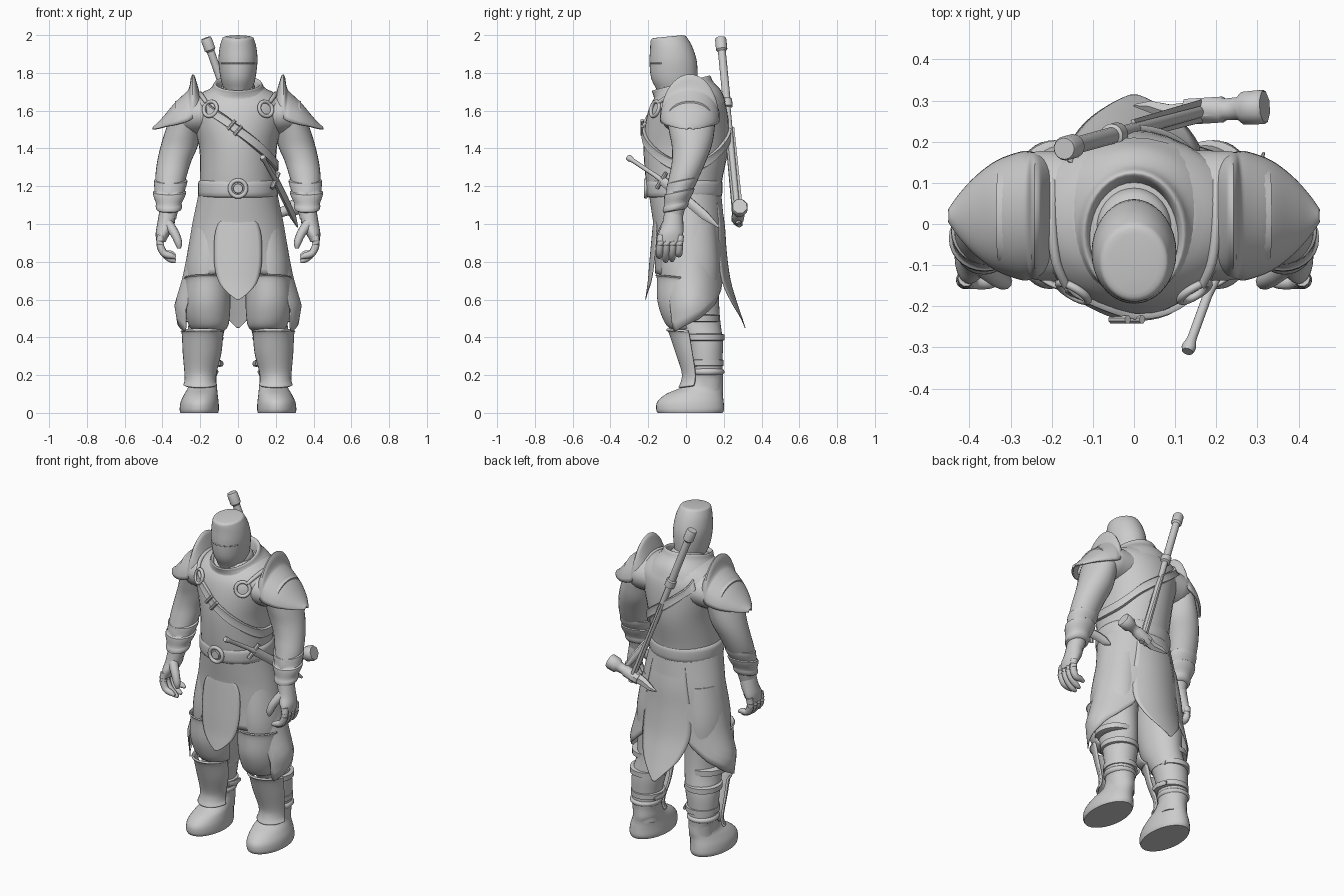
import bpy, bmesh, math
from mathutils import Vector

steel = bpy.data.materials.new("plain_grey")
steel.diffuse_color = (0.6, 0.6, 0.6, 1)


def finish(ob, thick=0, mirror=False, angle=40):
    ob.data.materials.clear()
    ob.data.materials.append(steel)
    bpy.ops.object.select_all(action='DESELECT')
    ob.select_set(True)
    bpy.context.view_layer.objects.active = ob
    bpy.ops.object.shade_smooth_by_angle(angle=math.radians(angle))
    if thick:
        m = ob.modifiers.new("thickness", 'SOLIDIFY')
        m.thickness, m.offset = thick, 0
    if mirror:
        ob.modifiers.new("mirror", 'MIRROR')
    return ob


def grid(name, rows, closed=False, caps=False, **kw):
    """Skin a list of equally long point rows."""
    bm = bmesh.new()
    vs = [[bm.verts.new(p) for p in r] for r in rows]
    n = len(rows[0])
    for a, b in zip(vs, vs[1:]):
        for i in range(n if closed else n - 1):
            j = (i + 1) % n
            bm.faces.new((a[i], a[j], b[j], b[i]))
    if caps:
        bm.faces.new(vs[0])
        bm.faces.new(vs[-1])
    bmesh.ops.remove_doubles(bm, verts=bm.verts, dist=1e-5)
    bmesh.ops.recalc_face_normals(bm, faces=bm.faces)
    me = bpy.data.meshes.new(name)
    bm.to_mesh(me)
    bm.free()
    ob = bpy.data.objects.new(name, me)
    bpy.context.collection.objects.link(ob)
    return finish(ob, **kw)


def spline(keys, sub):
    """Catmull-Rom through tuples of numbers."""
    if sub < 2:
        return keys
    out, k = [], [keys[0]] + list(keys) + [keys[-1]]
    for a, b, c, d in zip(k, k[1:], k[2:], k[3:]):
        for s in range(sub):
            t = s / sub
            out.append(tuple(q + .5 * t * (r - p + t * (2*p - 5*q + 4*r - e + t * (3*(q - r) + e - p)))
                             for p, q, r, e in zip(a, b, c, d)))
    return out + [keys[-1]]


def ellipse(r, a):
    x, y, z, rx, ry, tilt = (tuple(r) + (0,))[:6]
    return (x + rx * math.sin(a), y - ry * math.cos(a), z - tilt * ry * math.cos(a))


def loft(name, rings, n=36, sub=4, arc=None, caps=True, **kw):
    """Horizontal ellipses (x, y, z, rx, ry, tilt); arc in degrees, 0 is the front."""
    rings = spline([(tuple(r) + (0,))[:6] for r in rings], sub)
    a0, a1 = arc or (0, 360)
    steps = n if not arc else n + 1
    rows = [[ellipse(r, math.radians(a0 + (a1 - a0) * i / n)) for i in range(steps)] for r in rings]
    return grid(name, rows, closed=not arc, caps=caps and not arc, **kw)


def tube(name, pts, n=12, sub=1, flat=1, **kw):
    """Round bar through points (x, y, z, radius)."""
    pts = spline(pts, sub)
    rows = []
    for i, p in enumerate(pts):
        d = Vector(pts[min(i + 1, len(pts) - 1)][:3]) - Vector(pts[max(i - 1, 0)][:3])
        q = d.to_track_quat('Z', 'Y')
        rows.append([Vector(p[:3]) + q @ Vector((p[3] * flat * math.cos(t), p[3] * math.sin(t), 0))
                     for t in (2 * math.pi * (k + .5) / n for k in range(n))])
    return grid(name, rows, closed=True, caps=True, **kw)


def ring(name, loc, normal, big, small, **kw):
    bpy.ops.mesh.primitive_torus_add(location=(0, 0, 0), major_radius=big, minor_radius=small,
                                     major_segments=28, minor_segments=10)
    ob = bpy.context.object
    ob.name = name
    q = Vector(normal).to_track_quat('Z', 'Y')
    for v in ob.data.vertices:
        v.co = q @ v.co + Vector(loc)
    return finish(ob, **kw)


def lerp(keys, t):
    for a, b in zip(keys, keys[1:]):
        if t <= b[0]:
            f = max(0, (t - a[0]) / (b[0] - a[0]))
            return [p + f * (q - p) for p, q in zip(a, b)]
    return list(keys[-1])


# torso, shoulder yoke, cowl and neck
torso = [(0, -.01, 1.15, .2, .19), (0, -.01, 1.25, .2, .205), (0, 0, 1.4, .205, .225), (0, .005, 1.52, .235, .222),
         (0, .01, 1.62, .262, .203), (0, .015, 1.68, .215, .172), (0, .02, 1.72, .14, .14)]
loft("torso", torso)
tube("shoulder_yoke", [(-.33, .02, 1.57, .08), (-.25, .02, 1.575, .105), (-.18, .02, 1.58, .11), (.18, .02, 1.58, .11),
                       (.25, .02, 1.575, .105), (.33, .02, 1.57, .08)], n=24, sub=3, flat=1.45)
loft("cowl", [(0, .015, 1.635, .225, .195, .05), (0, .008, 1.685, .178, .178, .12), (0, -.015, 1.72, .14, .16, .2),
              (0, -.025, 1.742, .128, .155, .26), (0, -.028, 1.745, .118, .147, .26), (0, -.028, 1.725, .108, .135, .24),
              (0, -.03, 1.65, .1, .125, .2)], caps=False)
loft("neck", [(0, -.01, 1.6, .095, .1), (0, -.01, 1.7, .092, .1), (0, -.01, 1.74, .085, .09), (0, -.01, 1.76, .06, .07)])

# helmet with thin eye slit
loft("helmet", [(0, -.045, 1.62, .05, .08), (0, -.05, 1.7, .072, .1), (0, -.062, 1.77, .092, .122),
                (0, -.068, 1.86, .103, .125, .02), (0, -.078, 1.93, .098, .112, .06), (0, -.09, 1.975, .086, .098, .09),
                (0, -.094, 1.988, .078, .088, .1), (0, -.096, 1.992, .06, .074, .1)])
loft("eye_slit", [(0, -.067, 1.848, .1035, .1255), (0, -.067, 1.854, .1035, .1255)], arc=(-60, 60), sub=1, thick=.002)

# belt and buckle
loft("belt", [(0, -.01, 1.14, .195, .185), (0, -.01, 1.15, .21, .2), (0, -.01, 1.19, .212, .204),
              (0, -.01, 1.222, .21, .202), (0, -.01, 1.235, .195, .19)], sub=2)
ring("buckle", (0, -.213, 1.188), (0, -1, 0), .043, .011)
tube("buckle_boss", [(0, -.2, 1.188, .028), (0, -.222, 1.188, .024)], n=20)

# strap lying on the torso
body = [(r[2],) + r for r in torso]
rows = []
for deg, z in spline([(-38, 1.61), (-15, 1.545), (0, 1.495), (35, 1.4), (75, 1.315), (115, 1.32),
                      (150, 1.41), (190, 1.52), (222, 1.64)], 6):
    row = []
    for k, lift in ((-.026, 1.0), (-.022, 1.05), (-.012, 1.04), (.012, 1.04), (.022, 1.05), (.026, 1.0)):
        x, y, _, rx, ry = lerp(body, z + k)[1:]
        row.append(ellipse((x, y, z + k, rx * lift, ry * lift), math.radians(deg)))
    rows.append(row)
grid("chest_strap", rows, thick=.008)
for i, (x, z) in enumerate(((-.035, 1.525), (0, 1.495))):
    tube(f"strap_clasp_{i}", [(x - .02, -.232, z - .024, .01), (x + .02, -.232, z + .024, .01)], n=8)
ring("shoulder_ring", (.147, -.165, 1.61), (.5, -.85, .25), .04, .01, mirror=True)
tube("shoulder_cord", [(.165, -.15, 1.64, .01), (.19, -.09, 1.675, .012), (.2, .01, 1.69, .012),
                       (.2, .1, 1.665, .012), (.21, .15, 1.6, .01)], sub=4, mirror=True)

# arms, gauntlets and shoulder plates
loft("arm", [(.24, .02, 1.66, .05, .08), (.27, .025, 1.57, .085, .125), (.292, .03, 1.49, .094, .12),
             (.312, .03, 1.41, .098, .105), (.338, .015, 1.33, .09, .09), (.355, -.01, 1.25, .082, .08),
             (.362, -.035, 1.18, .07, .07), (.366, -.055, 1.1, .056, .056), (.372, -.068, 1.03, .045, .05)],
     n=28, mirror=True)
loft("gauntlet", [(.356, -.015, 1.235, .076, .072, .2), (.356, -.017, 1.23, .088, .082, .2),
                  (.358, -.022, 1.205, .086, .08, .2), (.362, -.033, 1.175, .08, .074, .2),
                  (.362, -.034, 1.17, .088, .08, .2), (.364, -.04, 1.145, .083, .076, .2),
                  (.366, -.05, 1.11, .068, .066, .2), (.366, -.054, 1.095, .07, .068, .2),
                  (.366, -.058, 1.075, .065, .064, .2), (.366, -.058, 1.068, .045, .05, .2)], n=28, sub=2, mirror=True)
rows = []
for x, top, w, low in spline([(.2, 1.66, .12, 1.6), (.222, 1.74, .14, 1.575), (.24, 1.787, .148, 1.56),
                              (.253, 1.72, .15, 1.55), (.275, 1.69, .15, 1.54), (.33, 1.638, .13, 1.525),
                              (.38, 1.578, .093, 1.515), (.42, 1.533, .05, 1.505), (.447, 1.51, .012, 1.5)], 4):
    rows.append([(x, .02 + w * math.sin(t), low + (top - low) * math.cos(t))
                 for t in (math.pi * (k / 20 - .5) for k in range(21))])
grid("shoulder_plate", rows, thick=.012, mirror=True)

# hands
loft("palm", [(.372, -.066, 1.07, .044, .048), (.382, -.07, 1.0, .046, .056), (.398, -.08, .95, .038, .065),
              (.408, -.085, .905, .024, .06)], n=20, mirror=True)
for i, drop in enumerate((.02, 0, .005, .03)):
    y = -.137 + i * .034
    tube(f"finger_{i}", [(.408, y + .005, .94, .02), (.412, y, .89, .021), (.392, y - .003, .845, .019),
                         (.355, y - .005, .812 + drop, .017), (.33, y - .005, .802 + drop, .008)],
         n=10, sub=3, mirror=True)
tube("thumb", [(.37, -.1, 1.0, .028), (.335, -.128, .95, .024), (.315, -.14, .9, .02), (.312, -.142, .87, .009)],
     n=10, sub=3, mirror=True)

# skirt with hem dipping to a point on each side
shape = [(.4, .025, .31, .195), (.48, .025, .32, .192), (.57, .025, .335, .19), (.72, .025, .29, .186),
         (.85, .022, .265, .185), (1.0, .015, .24, .185), (1.2, -.01, .198, .19)]
hem = [(0, .74), (45, .73), (51, .70), (59, .46), (64, .43), (75, .45), (90, .475), (104, .5), (131, .57), (150, .66),
       (156, .74), (180, .76)]
rows = []
for k in range(17):
    row = []
    for deg in range(-180, 181, 4):
        low = lerp(hem, abs(deg))[1]
        z = 1.2 + (low - 1.2) * k / 16
        _, cy, rx, ry = lerp(shape, z)
        row.append(ellipse((0, cy, z, rx, ry), math.radians(deg)))
    rows.append(row)
grid("skirt", rows, thick=.005)


def flap(name, keys, bend):
    rows = [[(w * u / 6, y + bend * (w * u / 6) ** 2, z) for u in range(-6, 7)] for z, y, w in spline(keys, 4)]
    grid(name, rows, thick=.004)


flap("front_flap", [(1.02, -.170, .08), (1.0, -.173, .105), (.93, -.18, .124), (.8, -.192, .126), (.7, -.2, .105),
                    (.64, -.208, .06), (.6, -.214, .008)], 1.5)
flap("back_flap", [(1.17, .175, .1), (1.0, .203, .13), (.85, .214, .152), (.7, .235, .158), (.58, .27, .12),
                   (.5, .297, .055), (.45, .313, .008)], -1.8)

# legs, boots and leg armour
loft("leg", [(.13, .02, 1.0, .11, .14), (.155, .02, .8, .12, .155), (.16, .025, .65, .116, .148),
             (.16, .05, .5, .1, .13), (.18, .095, .38, .096, .1), (.19, .105, .27, .085, .088),
             (.19, .11, .15, .073, .083), (.19, .11, .1, .075, .08)], mirror=True)
loft("boot", [(.205, .022, 0, .1, .172), (.205, .022, .02, .104, .18), (.203, .024, .06, .1, .175),
              (.196, .045, .1, .088, .15), (.188, .085, .135, .077, .112), (.19, .105, .18, .076, .09),
              (.192, .108, .22, .084, .09)], mirror=True)
loft("boot_cuff", [(.193, .108, .2, .078, .08), (.193, .108, .21, .088, .094), (.193, .108, .225, .088, .094),
                   (.193, .108, .235, .078, .08)], sub=2, mirror=True)
loft("thigh_plate", [(.16, .0, .715, .126, .16, -.1), (.16, .0, .695, .118, .15, -.1), (.162, .0, .6, .12, .148),
                     (.16, .008, .52, .115, .135), (.155, .02, .46, .1, .115), (.155, .035, .435, .075, .085)],
     arc=(-80, 80), thick=.008, mirror=True)
loft("greave", [(.188, .045, .432, .116, .148, -.06), (.188, .05, .415, .107, .135, -.06), (.19, .06, .32, .1, .11),
                (.198, .07, .22, .083, .088), (.2, .07, .17, .08, .09), (.2, .065, .148, .088, .1, .15)],
     arc=(-76, 76), thick=.012, mirror=True)
for i, (y, z, r) in enumerate(((.06, .5, .112), (.095, .4, .104), (.102, .265, .094))):
    loft(f"leg_strap_{i}", [(.185, y, z - .02, r * .85, r * .88), (.185, y, z - .015, r, r * 1.04),
                            (.185, y, z + .015, r, r * 1.04), (.185, y, z + .02, r * .85, r * .88)],
         sub=1, mirror=True)
    if i:
        tube(f"strap_tab_{i}", [(.1, .0 + y / 2, z, .014), (.085, y, z - .005, .016), (.1, y + .06, z - .01, .012)],
             n=8, flat=.5, mirror=True)

# dagger at the left hip
tube("dagger_grip", [(.13, -.31, 1.355, .014), (.133, -.3, 1.348, .018), (.14, -.28, 1.335, .012),
                     (.18, -.17, 1.262, .012), (.2, -.125, 1.23, .015)], n=10)
tube("dagger_guard", [(.18, -.155, 1.19, .012), (.215, -.105, 1.27, .012)], n=8)
tube("dagger_sheath", [(.2, -.125, 1.23, .026), (.25, .0, 1.13, .027), (.29, .1, 1.045, .025), (.315, .172, .985, .006)],
     n=8, flat=.6)

# war hammer slung on the back
top, end = Vector((-.17, .183, 1.985)), Vector((.165, .275, 1.04))


def along(pairs):
    return [(*top.lerp(end, t), r) for t, r in pairs]


tube("hammer_shaft", along([(0, .026), (.01, .03), (.065, .03), (.075, .021), (.34, .021), (.345, .029), (.385, .029),
                            (.39, .017), (1.04, .015)]), n=14)
side = Vector((.0, .02, 0))
for s in (-1, 1):
    tube(f"hammer_langet_{s + 1}", [(*(top.lerp(end, t) + s * side), r) for t, r in ((.5, .007), (.98, .011))], n=4)
ax = Vector((.94, .06, .33)).normalized()


def across(pairs):
    return [(*(end + ax * d), r) for d, r in pairs]


tube("hammer_head", across([(-.04, .034), (.05, .034), (.06, .028), (.095, .03), (.11, .043), (.155, .045), (.162, .04)]),
     n=8)
tube("hammer_pick", across([(-.03, .034), (-.08, .028)]) + [(.04, .285, 1.0, .02), (.0, .288, .99, .004)], n=6, flat=.8)
